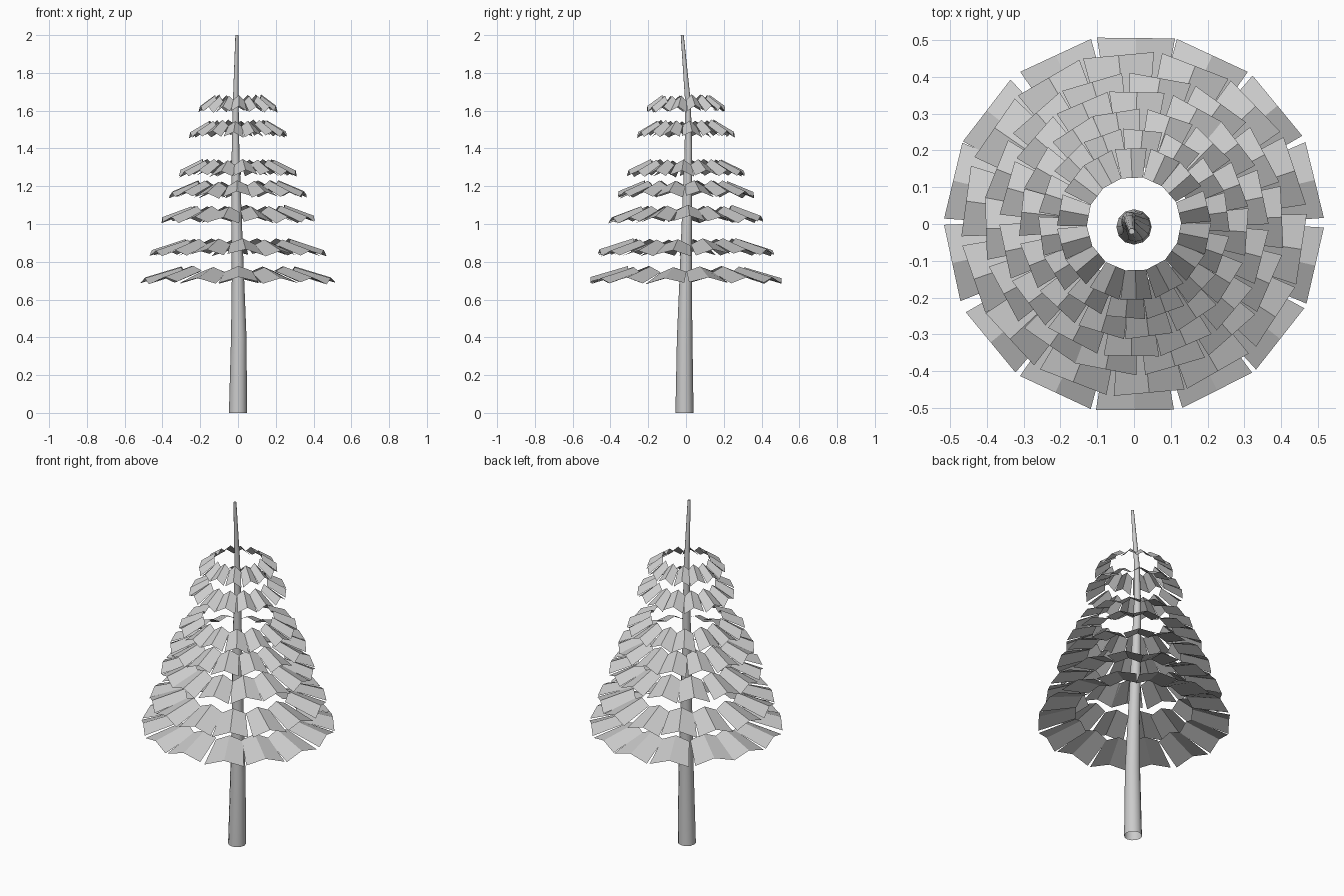
import bpy, bmesh, math, random
from mathutils import Vector

random.seed(4)
cube = bpy.data.objects.get("Cube")
if cube:
    bpy.data.objects.remove(cube, do_unlink=True)

grey = bpy.data.materials.new("plain grey")
grey.use_nodes = True
COLOUR = (0.6, 0.6, 0.6, 1)
grey.diffuse_color = COLOUR
grey.node_tree.nodes["Principled BSDF"].inputs["Base Color"].default_value = COLOUR


def make_object(name, bm):
    mesh = bpy.data.meshes.new(name)
    bm.to_mesh(mesh)
    bm.free()
    mesh.materials.append(grey)
    obj = bpy.data.objects.new(name, mesh)
    bpy.context.collection.objects.link(obj)
    return obj


# Trunk: a tapering, slightly bent tube, open at the base
def build_trunk(sides=12):
    path = [(0, -0.008, 0, 0.048), (0.004, -0.007, 0.4, 0.041),
            (0, -0.002, 0.7, 0.033), (-0.008, 0.006, 1.05, 0.027),
            (-0.013, 0.013, 1.4, 0.02), (-0.012, 0.01, 1.65, 0.015),
            (-0.006, -0.02, 2, 0.008)]
    bm = bmesh.new()
    rings = []
    for x, y, z, r in path:
        angles = [math.tau * i / sides for i in range(sides)]
        rings.append([bm.verts.new((x + r * math.cos(a), y + r * math.sin(a), z))
                      for a in angles])
    for low, high in zip(rings, rings[1:]):
        for i in range(sides):
            j = (i + 1) % sides
            bm.faces.new((low[i], low[j], high[j], high[i])).smooth = True
    bm.faces.new(rings[-1])
    make_object("trunk", bm)


# Branch tier: a ring of drooping plates, each folded along a central ridge
def build_tier(name, z, radius, turn, plates=14):
    bm = bmesh.new()
    half = math.pi / plates
    for i in range(plates):
        angle = math.radians(turn) + math.tau * i / plates + random.uniform(-0.02, 0.02)
        out = Vector((math.cos(angle), math.sin(angle), 0))
        side = Vector((-out.y, out.x, 0))
        lift = random.uniform(-0.005, 0.005)
        twist = random.uniform(-0.005, 0.005)
        rows = []
        for reach, spread, height in ((0.61, 0.63, 0.09), (1, 0.92, 0.032)):
            row = []
            for s in (-1, 0, 1):
                p = out * radius * reach + side * s * radius * spread * math.tan(half)
                p.z = z + height + lift + s * twist - abs(s) * 0.028
                row.append(bm.verts.new(p))
            rows.append(row)
        inner, outer = rows
        for k in range(2):
            bm.faces.new((inner[k], outer[k], outer[k + 1], inner[k + 1]))
    make_object(name, bm)


build_trunk()
tiers = [(0.685, 0.505, 90), (0.83, 0.46, 95), (1.007, 0.402, 80), (1.137, 0.358, 88),
         (1.25, 0.307, 98), (1.458, 0.255, 84), (1.592, 0.205, 92)]
for n, (z, radius, turn) in enumerate(tiers, 1):
    build_tier(f"branch_tier_{n}", z, radius, turn)
